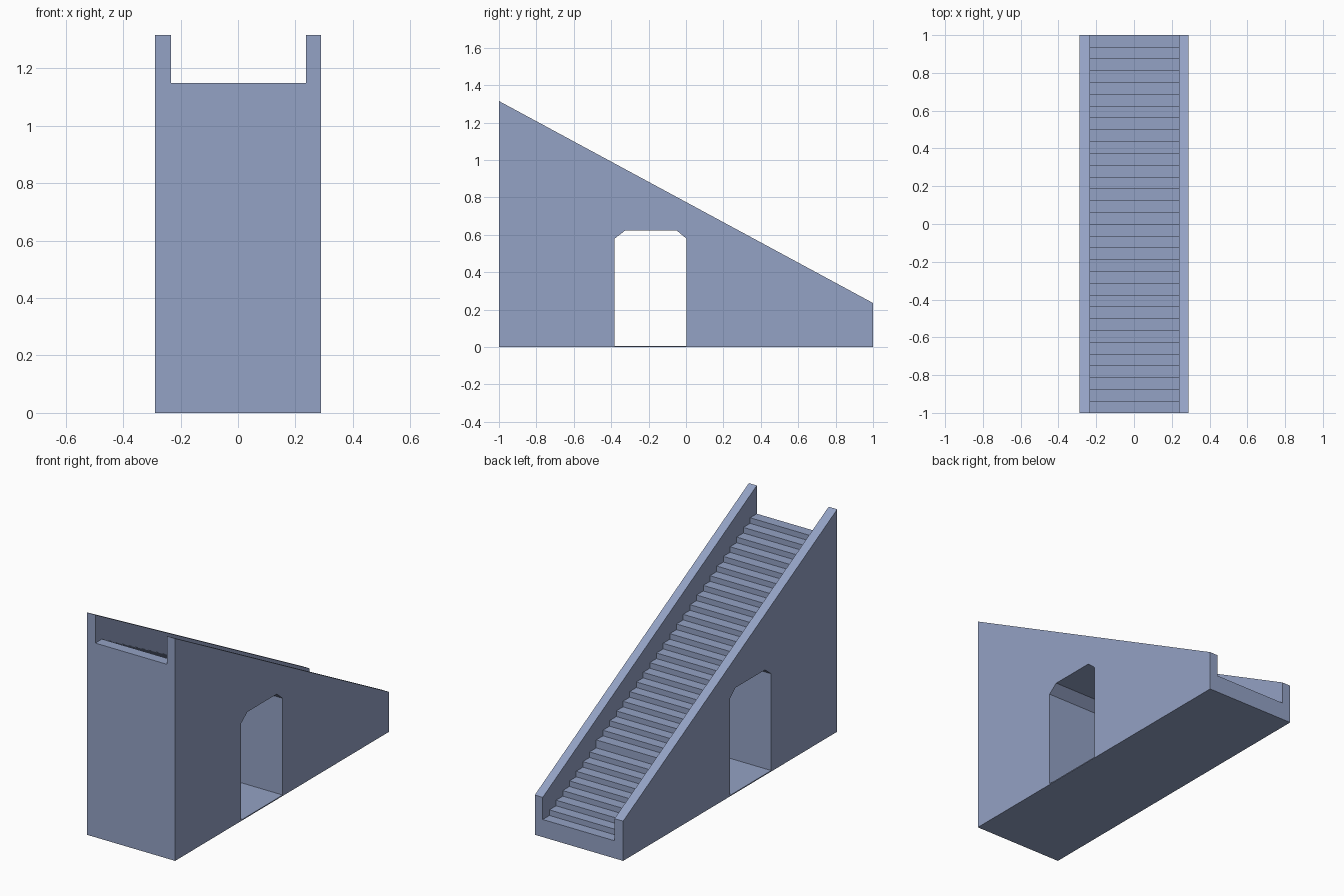
import bpy, bmesh

if "Cube" in bpy.data.objects:
    bpy.data.objects.remove(bpy.data.objects["Cube"])

STEPS, RUN = 32, 2 / 32
TOP, BOTTOM = 1.148, 0.104
EXTRA = 0.014          # taller riser where the two stair sections meet
SEAM = 24              # step index of that riser (y = 0.5)
RISE = (TOP - BOTTOM - EXTRA) / (STEPS - 1)


def prism(name, profile, half_width, shift=0):
    """Extrude a (y, z) profile along x."""
    bm = bmesh.new()
    face = bm.faces.new([bm.verts.new((shift - half_width, y, z)) for y, z in profile])
    ext = bmesh.ops.extrude_face_region(bm, geom=[face])
    verts = [g for g in ext["geom"] if isinstance(g, bmesh.types.BMVert)]
    bmesh.ops.translate(bm, verts=verts, vec=(2 * half_width, 0, 0))
    bmesh.ops.recalc_face_normals(bm, faces=bm.faces)
    mesh = bpy.data.meshes.new(name)
    bm.to_mesh(mesh)
    bm.free()
    obj = bpy.data.objects.new(name, mesh)
    bpy.context.collection.objects.link(obj)
    return obj


def carve(target, cutter):
    cutter.hide_render = True
    mod = target.modifiers.new(cutter.name, 'BOOLEAN')
    mod.operation, mod.solver, mod.object = 'DIFFERENCE', 'EXACT', cutter
    bpy.context.view_layer.objects.active = target
    bpy.ops.object.modifier_apply(modifier=mod.name)
    bpy.data.objects.remove(cutter)


# Blue-grey stone
stone = bpy.data.materials.new("blue_grey_stone")
stone.diffuse_color = (0.295, 0.36, 0.555, 1)
stone.use_nodes = True
stone.node_tree.nodes["Principled BSDF"].inputs["Base Color"].default_value = stone.diffuse_color

# Solid sloped block, including the side parapets
staircase = prism("staircase", [(-1, 0), (1, 0), (1, 0.235), (-1, 1.315)], 0.289)
staircase.data.materials.append(stone)

# Stepped channel between the parapets
z = TOP
steps = [(-1.1, z)]
for i in range(1, STEPS):
    y = -1 + i * RUN
    steps.append((y, z))
    z -= RISE + (EXTRA if i == SEAM else 0)
    steps.append((y, z))
steps += [(1.1, z), (1.1, 2), (-1.1, 2)]
channel = prism("step_channel", steps, 0.235, 0.002)
channel.data.materials.append(stone)
carve(staircase, channel)

# Passage with chamfered top corners and a thin floor
arch = [(-0.383, 0.006), (0.004, 0.006), (0.004, 0.578), (-0.050, 0.623),
        (-0.325, 0.623), (-0.383, 0.578)]
passage = prism("passage", arch, 0.5)
passage.data.materials.append(stone)
carve(staircase, passage)
